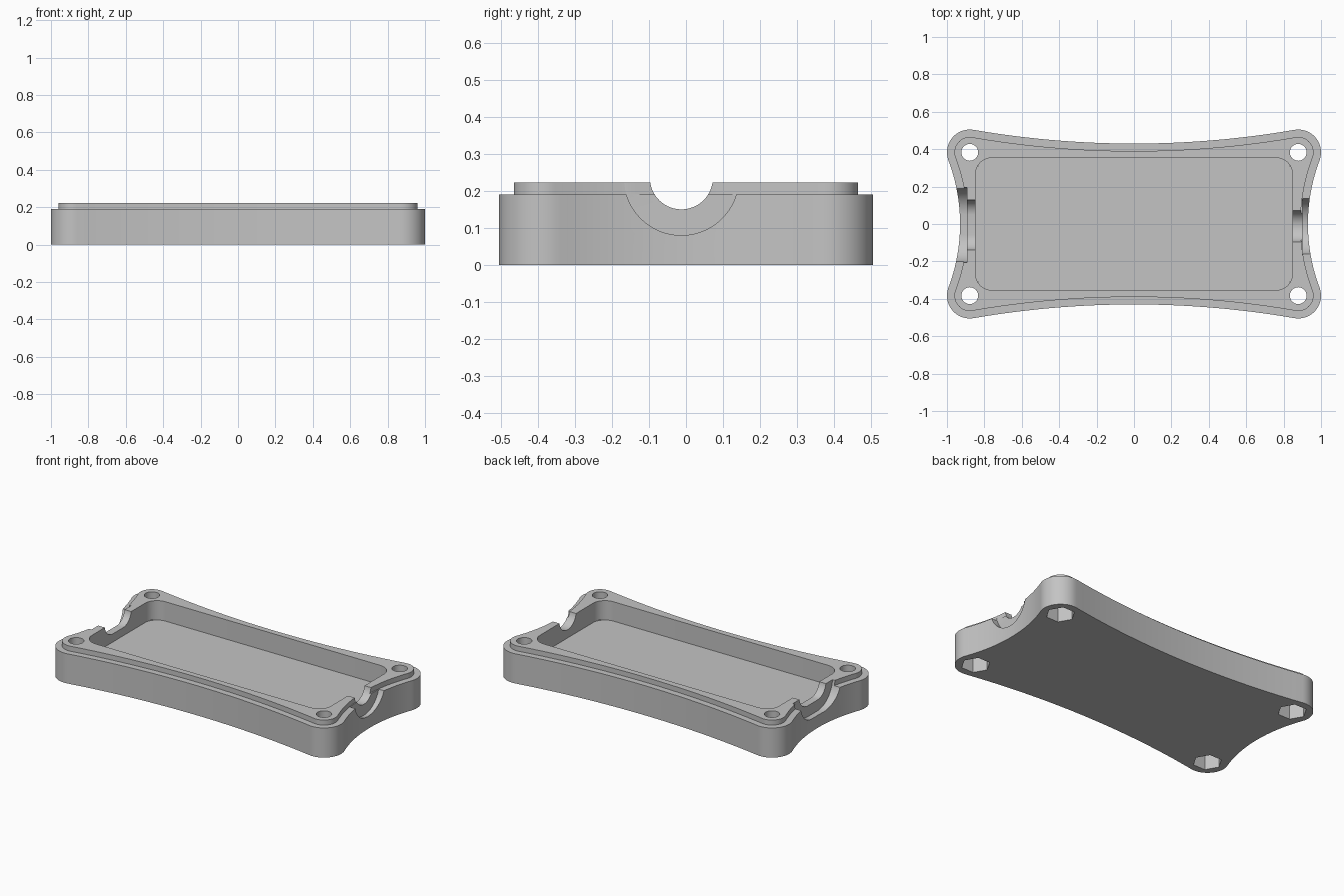
import bpy
import bmesh
from math import sin, cos, pi, atan2, radians, copysign

cube = bpy.data.objects.get("Cube")
if cube:
    bpy.data.objects.remove(cube, do_unlink=True)

grey = bpy.data.materials.new("light grey plastic")
grey.use_nodes = True
colour = (0.55, 0.55, 0.55, 1)
grey.diffuse_color = colour
grey.node_tree.nodes["Principled BSDF"].inputs["Base Color"].default_value = colour

# Main dimensions
HOLE_X, HOLE_Y, CORNER_R = 0.878, 0.383, 0.122
MID_X, MID_Y = 0.93, 0.43
RIM_Z, TOP_Z, FLOOR_Z = 0.19, 0.222, 0.098


def stack(name, loops):
    """Solid skinned through a list of equal-length rings, capped at both ends."""
    bm = bmesh.new()
    rings = [[bm.verts.new(p) for p in loop] for loop in loops]
    n = len(rings[0])
    for low, high in zip(rings, rings[1:]):
        for i in range(n):
            j = (i + 1) % n
            bm.faces.new((low[i], low[j], high[j], high[i]))
    bm.faces.new(rings[0][::-1])
    bm.faces.new(rings[-1])
    bmesh.ops.recalc_face_normals(bm, faces=bm.faces)
    mesh = bpy.data.meshes.new(name)
    bm.to_mesh(mesh)
    bm.free()
    mesh.materials.append(grey)
    obj = bpy.data.objects.new(name, mesh)
    bpy.context.collection.objects.link(obj)
    return obj


def prism(name, outline, z0, z1):
    return stack(name, [[(x, y, z) for x, y in outline] for z in (z0, z1)])


def circle(cx, cy, r, sides):
    return [(cx + r * cos(2 * pi * i / sides), cy + r * sin(2 * pi * i / sides))
            for i in range(sides)]


def tangent_radius(reach, gap):
    """Radius of the concave arc that touches both corner circles."""
    return (reach ** 2 + gap ** 2 - CORNER_R ** 2) / (2 * (CORNER_R - gap))


def plate_outline(inset):
    """Round corners joined by hollow sides: one quarter, then mirrored."""
    side_r = tangent_radius(HOLE_Y, MID_X - HOLE_X)
    long_r = tangent_radius(HOLE_X, MID_Y - HOLE_Y)
    cx, cy = MID_X + side_r, MID_Y + long_r
    a = atan2(HOLE_Y, cx - HOLE_X)
    b = atan2(HOLE_X, cy - HOLE_Y)
    rs, rl, rc = side_r + inset, long_r + inset, CORNER_R - inset
    n = 16
    q = [(cx - rs * cos(a * i / n), rs * sin(a * i / n)) for i in range(n)]
    sweep = pi / 2 + b + a
    q += [(HOLE_X + rc * cos(-a + sweep * i / n), HOLE_Y + rc * sin(-a + sweep * i / n))
          for i in range(n)]
    q += [(rl * sin(b * i / n), cy - rl * cos(b * i / n)) for i in range(n, -1, -1)]
    half = q + [(-x, y) for x, y in q[-2::-1]]
    return half + [(x, -y) for x, y in half[-2:0:-1]]


def rounded_rectangle(hx, hy, r):
    pts = []
    for k, (sx, sy) in enumerate(((1, 1), (-1, 1), (-1, -1), (1, -1))):
        for i in range(13):
            t = pi / 2 * (k + i / 12)
            pts.append((sx * (hx - r) + r * cos(t), sy * (hy - r) + r * sin(t)))
    return pts


def notch(name, x0, x1, y, r, spread):
    """Round-bottomed slot, open at the top, running along x."""
    z, steps = 0.235, 31
    profile = [(y - r - spread, 0.4)]
    for i in range(steps + 1):
        t = pi + pi * i / steps
        profile.append((y + r * cos(t) + copysign(spread, cos(t)), z + r * sin(t)))
    profile.append((y + r + spread, 0.4))
    return stack(name, [[(x, py, pz) for py, pz in profile] for x in (x0, x1)])


# Case body with its raised inner lip
outer, lip = plate_outline(0), plate_outline(0.04)
case = stack("case_base", [[(x, y, z) for x, y in ring] for ring, z in
                           ((outer, 0), (outer, RIM_Z), (lip, RIM_Z), (lip, TOP_Z))])

# Inner tray
cutters = [prism("tray_cutter", rounded_rectangle(0.847, 0.353, 0.085), FLOOR_Z, 0.4)]

# Bolt holes and the hexagonal nut pockets beneath them
for sx in (-1, 1):
    for sy in (-1, 1):
        x, y = sx * HOLE_X, sy * HOLE_Y
        cutters.append(prism("bolt_cutter", circle(x, y, 0.045, 32), -0.1, 0.4))
        cutters.append(prism("nut_cutter", circle(x, y, 0.086, 6), -0.1, 0.1))

# Cable notch on the left end, wide plug notch on the right end
cutters += [
    notch("cable_cutter", 0.8, 1.1, -0.0125, 0.085, 0),
    notch("cable_recess_cutter", 0.902, 1.1, -0.0125, 0.155, 0),
    notch("plug_cutter", -1.1, -0.8, -0.005, 0.085, 0.05),
    notch("plug_recess_cutter", -1.1, -0.894, -0.005, 0.155, 0.047),
]

bpy.ops.object.select_all(action="DESELECT")
bpy.context.view_layer.objects.active = case
case.select_set(True)
for cutter in cutters:
    cutter.hide_render = True
    cut = case.modifiers.new(cutter.name, "BOOLEAN")
    cut.operation = "DIFFERENCE"
    cut.solver = "EXACT"
    cut.object = cutter
    bpy.ops.object.modifier_apply(modifier=cut.name)
for cutter in cutters:
    bpy.data.objects.remove(cutter, do_unlink=True)

bpy.ops.object.shade_smooth_by_angle(angle=radians(30))
